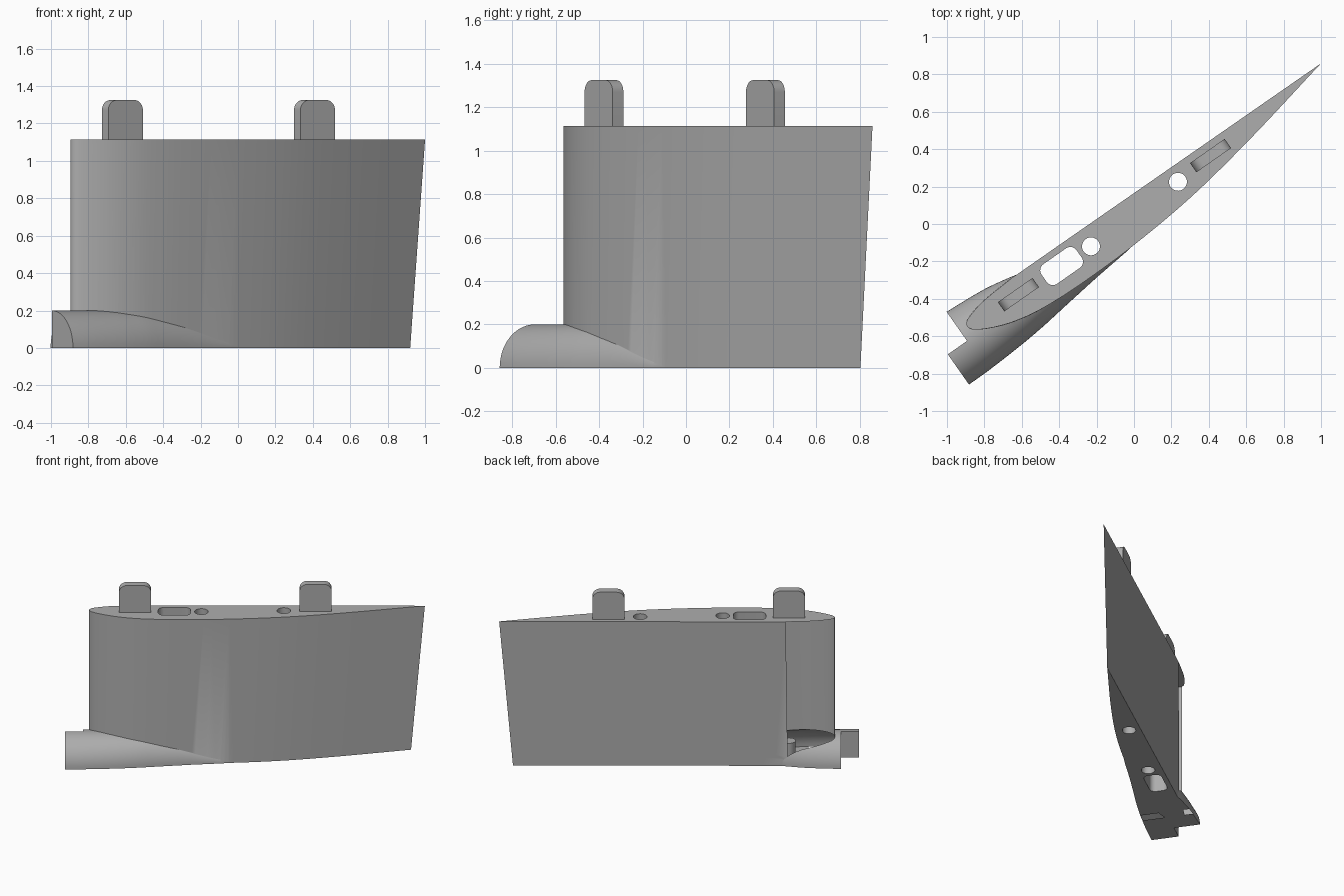
import bpy, bmesh, math
from mathutils import Vector, Matrix

if "Cube" in bpy.data.objects:
    bpy.data.objects.remove(bpy.data.objects["Cube"])

grey = bpy.data.materials.new("plain grey")
grey.diffuse_color = (0.42, 0.42, 0.42, 1)
grey.use_nodes = True
grey.node_tree.nodes["Principled BSDF"].inputs["Base Color"].default_value = grey.diffuse_color
TURN = Matrix.Rotation(math.radians(35), 4, 'Z')   # chord direction in plan
TOP = 1.115


def finish(name, bm):
    bmesh.ops.recalc_face_normals(bm, faces=bm.faces)
    me = bpy.data.meshes.new(name)
    bm.to_mesh(me)
    bm.free()
    me.materials.append(grey)
    ob = bpy.data.objects.new(name, me)
    bpy.context.collection.objects.link(ob)
    return ob


def loft(name, rings):
    """Closed skin through rings of points with equal counts."""
    bm = bmesh.new()
    loops = [[bm.verts.new(p) for p in ring] for ring in rings]
    for a, b in zip(loops, loops[1:]):
        for i in range(len(a)):
            j = (i + 1) % len(a)
            bm.faces.new((a[i], a[j], b[j], b[i]))
    bm.faces.new(loops[0])
    bm.faces.new(loops[-1])
    return finish(name, bm)


def spline(pts, steps):
    """Smooth curve through the given points."""
    p = [Vector(q) for q in pts]
    p = [2 * p[0] - p[1]] + p + [2 * p[-1] - p[-2]]
    out = []
    for a, b, c, d in zip(p, p[1:], p[2:], p[3:]):
        for k in range(steps):
            t = k / steps
            # centripetal-like tangents keep uneven spacing tidy
            l0, l1, l2 = ((b - a).length ** .5, (c - b).length ** .5, (d - c).length ** .5)
            m1 = l1 * ((b - a) / l0 - (c - a) / (l0 + l1) + (c - b) / l1)
            m2 = l1 * ((c - b) / l1 - (d - b) / (l1 + l2) + (d - c) / l2)
            out.append((2*t**3 - 3*t*t + 1) * b + (t**3 - 2*t*t + t) * m1
                       + (3*t*t - 2*t**3) * c + (t**3 - t*t) * m2)
    return out + [p[-2]]


def box(name, lo, hi, radius=0, pick=None):
    """Box between two corners; edges chosen by pick(middle, direction) are rounded."""
    bm = bmesh.new()
    bmesh.ops.create_cube(bm, size=1)
    for v in bm.verts:
        v.co = [l + (c + .5) * (h - l) for l, c, h in zip(lo, v.co, hi)]
    if radius:
        edges = [e for e in bm.edges if pick((e.verts[0].co + e.verts[1].co) / 2,
                                             (e.verts[0].co - e.verts[1].co).normalized())]
        bmesh.ops.bevel(bm, geom=edges, offset=radius, segments=8, profile=.5, affect='EDGES')
    return finish(name, bm)


def rod(start, end, r):
    """Round cutter between two points."""
    a, b = Vector(start), Vector(end)
    bm = bmesh.new()
    bmesh.ops.create_cone(bm, cap_ends=True, segments=32, radius1=r, radius2=r, depth=(b - a).length)
    bm.transform(Matrix.Translation((a + b) / 2) @ (b - a).to_track_quat('Z', 'Y').to_matrix().to_4x4())
    return finish("cutter", bm)


def combine(ob, other, op='DIFFERENCE'):
    m = ob.modifiers.new("bool", 'BOOLEAN')
    m.operation, m.solver, m.object = op, 'EXACT', other
    bpy.context.view_layer.objects.active = ob
    bpy.ops.object.modifier_apply(modifier=m.name)
    bpy.data.objects.remove(other)


def place(ob):
    ob.data.transform(TURN)
    bpy.ops.object.select_all(action='DESELECT')
    ob.select_set(True)
    bpy.context.view_layer.objects.active = ob
    bpy.ops.object.shade_smooth_by_angle(angle=math.radians(28))


# Foil body: flat back, bulged front, trailing edge leaning in towards the foot
NOSE, TAIL = -1.045, 1.312
foil = spline([(TAIL, .13), (.738, .01), (.326, -.058), (-.063, -.092), (-.35, -.1), (-.557, -.096),
               (-.726, -.08), (-.877, -.043), (-1.0, .012), (-1.036, .04), (NOSE, .065),
               (-1.03, .087), (-.966, .11), (-.89, .125), (-.7, .138)], 5) + [Vector((-.3, .137))]


def foil_ring(z):
    k = 1 - (1 - z / TOP) * .097 / (TAIL - NOSE)
    return [(NOSE + (p.x - NOSE) * k, p.y, z) for p in foil]


body = loft("foil_body", [foil_ring(0), foil_ring(TOP)])

# Foot fairing: half-round tube fading into the foil (u, front width, back width, height)
stations = spline([(-1.215, .197, .195, .2), (-1.09, .196, .19, .2), (-.86, .184, .174, .2),
                   (-.768, .176, .159, .198), (-.685, .167, .142, .196), (-.597, .155, .12, .188),
                   (-.327, .12, .08, .15), (-.05, .088, .05, .045), (0, .07, .03, .01)], 3)
rings = []
for u, front, back, h in stations:
    arc = [math.pi * i / 28 for i in range(29)]
    rings.append([(u, math.cos(a) * (back if a < math.pi / 2 else front), h * math.sin(a)) for a in arc])
combine(body, loft("foot_fairing", rings), 'UNION')

# Stepped end with a blind pin hole
combine(body, box("cutter", (-1.4, 0, -.1), (-1.09, .4, .4)))
combine(body, rod((-1.155, -.07, .1), (-1.155, .1, .1), .026))

# Through slot and the two through holes
combine(body, box("cutter", (-.56, -.026, -.1), (-.332, .102, 1.3), .04, lambda m, d: abs(d.z) > .9))
for u, v in ((-.257, .034), (.322, .05)):
    combine(body, rod((u, v, -.1), (u, v, 1.3), .048))

# Blind holes in the underside, below the lugs
for u, v, r in ((-.723, .04, .047), (.56, .07, .026)):
    combine(body, rod((u, v, -.1), (u, v, .15), r))

# Cable exits from the slot: low at the foot, small notch at the top
combine(body, rod((-.615, .03, 0), (-.615, .3, 0), .085))
combine(body, rod((-.48, .09, 1.125), (-.48, .2, 1.095), .055))
place(body)

# Mounting lugs with rounded top corners and a cross hole
for name, u, v in (("front_lug", -.723, .045), ("rear_lug", .545, .065)):
    lug = box(name, (u - .113, v - .03, TOP - .01), (u + .113, v + .03, 1.325), .055,
              lambda m, d: abs(d.y) > .9 and m.z > 1.3)
    combine(lug, rod((u, v - .1, 1.225), (u, v + .1, 1.225), .029))
    place(lug)
